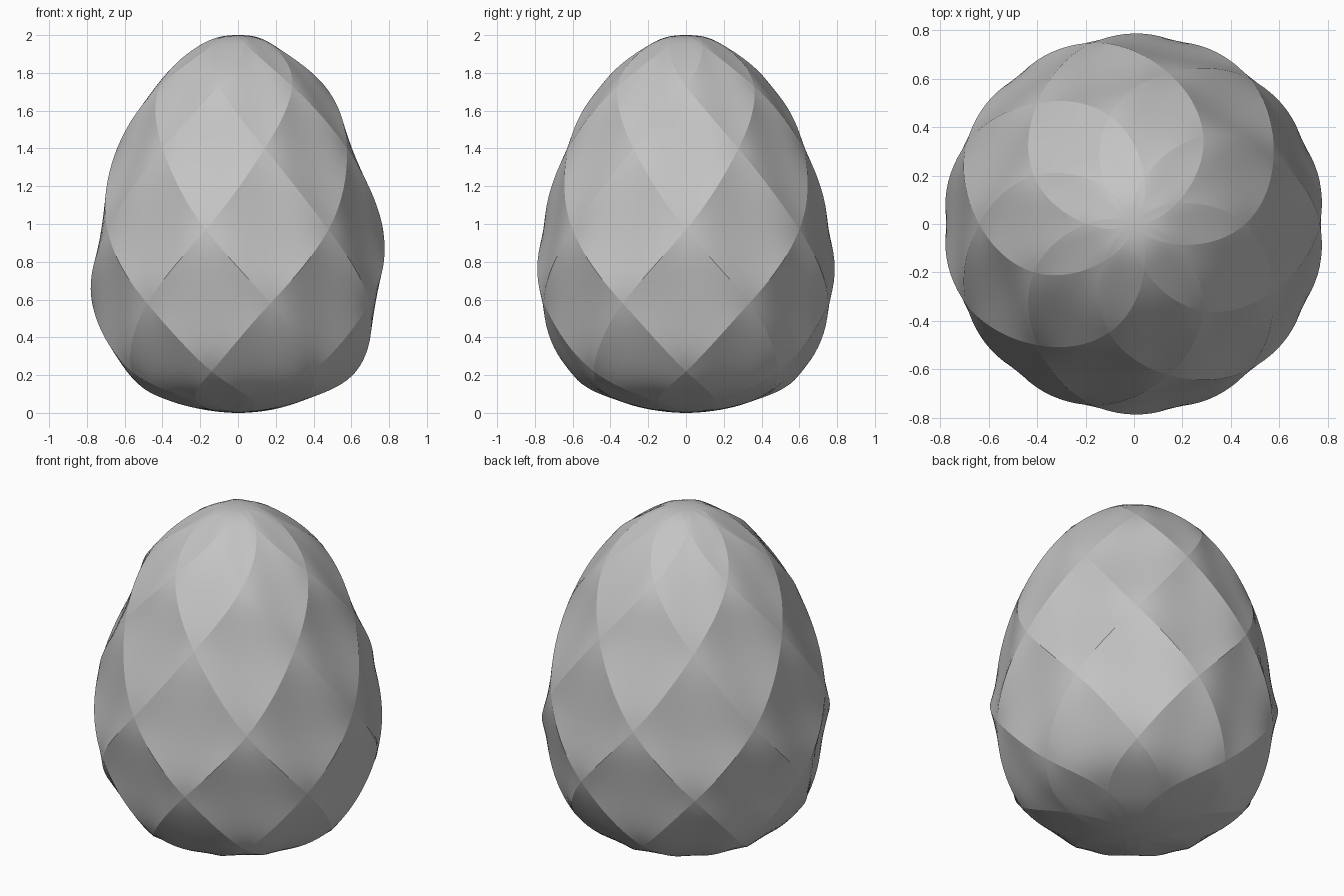
import bpy
import bmesh
import math

cube = bpy.data.objects.get("Cube")
if cube:
    bpy.data.objects.remove(cube, do_unlink=True)

SIDES = 7        # ridges winding each way round the egg
STEPS = 10       # subdivisions per facet side
DENT = 0.06      # how far each facet is flattened inwards

# Ridge crossings as (radius, height), with a mirrored point past each pole
RINGS = [(-0.35, 0.06), (0, 0), (0.35, 0.06), (0.625, 0.22), (0.772, 0.58),
         (0.768, 0.97), (0.64, 1.4), (0.46, 1.73), (0.195, 1.95), (0, 2),
         (-0.195, 1.95)]
SPANS = len(RINGS) - 3
ROWS = SPANS * STEPS
COLS = SIDES * STEPS


def envelope(w):
    """Smooth profile through the ring points."""
    k = min(int(w), SPANS - 1)
    f = w - k
    out = []
    for p0, p1, p2, p3 in zip(*RINGS[k:k + 4]):
        out.append(p1 + 0.5 * f * (p2 - p0 + f * (2 * p0 - 5 * p1 + 4 * p2 - p3
                   + f * (3 * (p1 - p2) + p3 - p0))))
    return out


def point(row, col):
    """Point on the egg, flattened between the two families of ridges."""
    w = row / STEPS
    a = (col + (row % 2) / 2) / STEPS
    s, t = (a + w / 2) % 1, (a - w / 2) % 1
    r, z = envelope(w)
    r *= 1 - DENT * 16 * s * (1 - s) * t * (1 - t)
    angle = a * math.tau / SIDES
    return r * math.cos(angle), r * math.sin(angle), z


# Faceted egg shell, woven from small diamonds that follow the ridges
bm = bmesh.new()
grid = [[bm.verts.new(point(j, i)) for i in range(COLS)] for j in range(ROWS + 1)]
patch = bm.faces.layers.int.new("patch")
for j in range(1, ROWS):
    odd = (j - 1) % 2
    for i in range(COLS):
        left = grid[j][(i - 1 + odd) % COLS]
        right = grid[j][(i + odd) % COLS]
        face = bm.faces.new((grid[j - 1][i], right, grid[j + 1][i], left))
        face.smooth = True
        a, w = (i + odd / 2) / STEPS, j / STEPS
        face[patch] = (math.floor(a + w / 2) % SIDES * SIDES
                       + math.floor(a - w / 2) % SIDES)

# Sharp ridges between facets
for edge in bm.edges:
    if len({f[patch] for f in edge.link_faces}) > 1:
        edge.smooth = False
bmesh.ops.remove_doubles(bm, verts=grid[0] + grid[-1], dist=0.0001)
bm.faces.layers.int.remove(patch)

mesh = bpy.data.meshes.new("faceted_egg")
bm.to_mesh(mesh)
bm.free()
egg = bpy.data.objects.new("faceted_egg", mesh)
bpy.context.collection.objects.link(egg)

# Plain grey finish
grey = bpy.data.materials.new("light_grey")
grey.use_nodes = True
colour = (0.55, 0.55, 0.55, 1)
grey.diffuse_color = colour
grey.node_tree.nodes["Principled BSDF"].inputs["Base Color"].default_value = colour
mesh.materials.append(grey)
